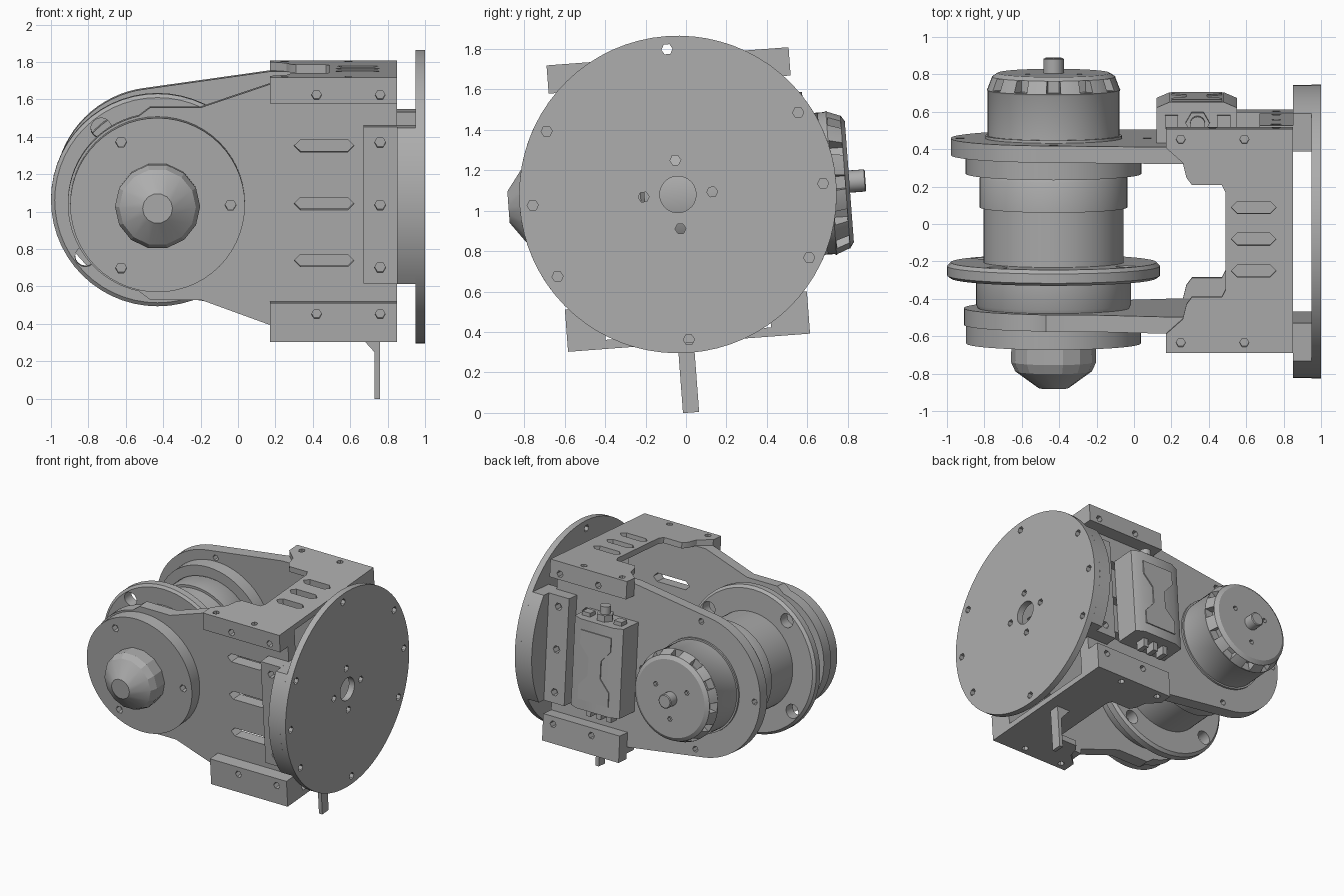
import bpy, bmesh
from math import sin, cos, pi, radians
from mathutils import Matrix, Vector

old = bpy.data.objects.get("Cube")
if old:
    bpy.data.objects.remove(old, do_unlink=True)

GREY = (0.42, 0.42, 0.42, 1)
metal = bpy.data.materials.new("machined grey")
metal.use_nodes = True
metal.diffuse_color = GREY
metal.node_tree.nodes["Principled BSDF"].inputs["Base Color"].default_value = GREY

# The whole assembly is rolled slightly about the disc axis
ROLL = Matrix.Translation((0, -0.04, 1.08)) @ Matrix.Rotation(radians(4.3), 4, 'X')
AXLE = -0.43


# ---- 2D outlines ----
def ring(cx, cy, r, n=56, start=0.0, end=360.0):
    full = end - start >= 360
    steps = n if full else n - 1
    return [(cx + r * cos(radians(start + (end - start) * i / steps)),
             cy + r * sin(radians(start + (end - start) * i / steps))) for i in range(n)]


def rect(x0, x1, y0, y1):
    return [(x0, y0), (x1, y0), (x1, y1), (x0, y1)]


def slot(cx, cy, half, h):
    return [(cx - half, cy), (cx - half + h, cy - h), (cx + half - h, cy - h),
            (cx + half, cy), (cx + half - h, cy + h), (cx - half + h, cy + h)]


def mirrored(points):
    return points + [(x, -y) for x, y in reversed(points)]


# ---- solids: (outline, axis, low, high) or a list of (y, radius) to turn ----
def prism(bm, outline, axis, lo, hi):
    place = {'x': lambda p, t: (t, p[0], p[1]),
             'y': lambda p, t: (p[0], t, p[1]),
             'z': lambda p, t: (p[0], p[1], t)}[axis]
    skin(bm, [[place(p, t) for p in outline] for t in (lo, hi)])


def turned(bm, profile, n=56):
    skin(bm, [[(x, y, z) for x, z in ring(AXLE, 0, r, n)] for y, r in profile])


def skin(bm, loops):
    rows = [[bm.verts.new(Vector(p)) for p in loop] for loop in loops]
    n = len(rows[0])
    faces = [bm.faces.new(rows[0]), bm.faces.new(rows[-1])]
    for a, b in zip(rows, rows[1:]):
        for i in range(n):
            j = (i + 1) % n
            faces.append(bm.faces.new((a[i], a[j], b[j], b[i])))
    bmesh.ops.recalc_face_normals(bm, faces=faces)


def make(name, solids, cuts=(), sides=56):
    bm = bmesh.new()
    for s in solids:
        if isinstance(s, list):
            turned(bm, s, sides)
        else:
            prism(bm, *s)
    mesh = bpy.data.meshes.new(name)
    bm.to_mesh(mesh)
    bm.free()
    mesh.materials.append(metal)
    ob = bpy.data.objects.new(name, mesh)
    bpy.context.collection.objects.link(ob)
    ob.matrix_world = ROLL
    if cuts:
        cutter = make(name + "_cutter", cuts)
        mod = ob.modifiers.new("holes", 'BOOLEAN')
        mod.operation, mod.solver, mod.object = 'DIFFERENCE', 'EXACT', cutter
        select(ob)
        bpy.ops.object.modifier_apply(modifier=mod.name)
        bpy.data.objects.remove(cutter, do_unlink=True)
    return ob


def select(ob):
    bpy.ops.object.select_all(action='DESELECT')
    bpy.context.view_layer.update()
    ob.select_set(True)
    bpy.context.view_layer.objects.active = ob


def holes(cx, cy, radius, angles, size, axis, lo, hi, n=6):
    return [(ring(cx + radius * cos(radians(a)), cy + radius * sin(radians(a)), size, n),
             axis, lo, hi) for a in angles]


parts = []


def add(*args, **kw):
    parts.append(make(*args, **kw))


# Large mounting disc with bolt holes
add("mounting_disc", [(ring(0, 0, 0.785, 72), 'x', 0.95, 1.0)],
    [(ring(0, 0, 0.09, 32), 'x', 0.9, 1.1)]
    + holes(0, 0, 0.72, (0, 30, 90, 150, 180, 210, 270, 330), 0.028, 'x', 0.9, 1.1)
    + holes(0, 0, 0.17, (0, 90, 180, 270), 0.027, 'x', 0.9, 1.1))

# Side plates: rounded around the axle, widening into the bracket
front_outline = ([(0.85, 0.64), (0.17, 0.64), (-0.2, 0.515), (-0.47, 0.515)]
                 + ring(AXLE, 0, 0.48, 32, 102, 258)
                 + [(-0.47, -0.515), (-0.2, -0.515), (0.17, -0.65), (0.17, -0.69), (0.85, -0.69)])
back_outline = ([(0.85, 0.64), (0.17, 0.64)] + ring(AXLE, 0, 0.55, 36, 97, 263)
                + [(0.17, -0.64), (0.17, -0.69), (0.85, -0.69)])
for name, outline, lo, hi, bolts in (("front_plate", front_outline, -0.5, -0.41, ()),
                                     ("back_plate", back_outline, 0.41, 0.5, (0, 90, 180, 270))):
    add(name, [(outline, 'y', lo, hi)],
        [(slot(0.46, z, 0.16, 0.033), 'y', lo - 0.1, hi + 0.1) for z in (-0.305, 0, 0.31)]
        + holes(AXLE, 0, 0.5, bolts, 0.024, 'y', lo - 0.1, hi + 0.1))

# Top and bottom bracket plates with a stepped recess toward the drum
bracket = mirrored([(0.85, 0.6), (0.17, 0.6), (0.17, 0.5), (0.26, 0.42), (0.28, 0.34),
                    (0.31, 0.3), (0.47, 0.3), (0.49, 0.26)])
for name, lo, hi, slots in (("top_bracket", 0.64, 0.685, (-0.16, 0.01, 0.18)),
                            ("bottom_bracket", -0.735, -0.69, ())):
    add(name, [(bracket, 'z', lo, hi)],
        [(slot(0.64, y, 0.12, 0.033), 'z', lo - 0.1, hi + 0.1) for y in slots]
        + [(ring(x, y, 0.025, 6), 'z', lo - 0.02, hi + 0.02)
           for x in (0.25, 0.59) for y in (-0.545, 0.545)])

for side, s in (("front", -1), ("back", 1)):
    lo, hi = sorted((s * 0.5, s * 0.6))
    face = sorted((s * 0.54, s * 0.65))
    # Bolted rails joining side plates and brackets
    for level, z0, z1, zh in (("top", 0.545, 0.64, 0.59), ("bottom", -0.69, -0.525, -0.585)):
        add(f"{side}_{level}_rail", [(rect(0.17, 0.85, z0, z1), 'y', lo, hi)],
            [(ring(x, zh, 0.027, 6), 'y', *face) for x in (0.42, 0.76)])
    # Upright strip and curved block that carry the disc
    add(f"{side}_upright_strip", [(rect(0.67, 0.85, -0.42, 0.42), 'y', lo, hi)],
        [(ring(0.76, z, 0.03, 6), 'y', *face) for z in (-0.335, 0, 0.335)])
    arc = ring(0, 0, 0.785, 16, -32.3, 32.3) + [(0.46, 0.42), (0.46, -0.42)]
    add(f"{side}_disc_block", [([(s * y, z) for y, z in arc], 'x', 0.85, 0.95)])

# Winding drum and its flanges
add("drum", [[(-0.42, 0.4), (-0.39, 0.415), (-0.25, 0.415)],
             [(-0.17, 0.375), (0.13, 0.375), (0.13, 0.395), (0.29, 0.395), (0.32, 0.38)]])
add("drum_flange", [[(-0.25, 0.55), (-0.235, 0.57), (-0.185, 0.57), (-0.165, 0.55)]],
    holes(AXLE, 0, 0.49, (38, 128, 218, 308), 0.055, 'y', -0.4, 0, 16))
add("back_bearing_disc", [[(0.31, 0.47), (0.41, 0.47)]])
add("front_bearing_disc", [[(-0.6, 0.467), (-0.5, 0.467)]],
    holes(AXLE, 0, 0.39, (0, 120, 240), 0.03, 'y', -0.7, -0.55))

# Faceted domed nut at the front
add("axle_cap", [[(-0.84, 0.08), (-0.75, 0.205), (-0.7, 0.228), (-0.6, 0.225)]], sides=14)

# Motor with vented bevelled rim and shaft
vents = []
for i in range(12):
    a = 2 * pi * i / 12
    c, s = cos(a), sin(a)
    vents.append(([(AXLE + r * c - t * s, r * s + t * c)
                   for r, t in ((0.29, -0.03), (0.4, -0.045), (0.4, 0.045), (0.29, 0.03))],
                  'y', 0.765, 0.828))
add("motor", [[(0.49, 0.365), (0.515, 0.365), (0.515, 0.352), (0.75, 0.352), (0.76, 0.357),
               (0.83, 0.33), (0.85, 0.3)]],
    vents + holes(AXLE, 0, 0.16, (30, 150, 270), 0.02, 'y', 0.82, 0.9))
add("motor_shaft", [[(0.84, 0.055), (0.925, 0.055), (0.93, 0.048)]], sides=24)

# Controller box on the back, with lid relief and connectors
case = [(0.12, 0.5), (0.55, 0.5), (0.55, 0.69), (0.48, 0.72), (0.19, 0.72), (0.12, 0.69)]
add("controller_box", [(case, 'z', -0.35, 0.35)])
relief = [(0.2, 0.27), (0.2, 0.16), (0.28, 0.07), (0.28, -0.07), (0.2, -0.16), (0.2, -0.27)]
add("lid_relief", [(relief + [(0.67 - x, z) for x, z in reversed(relief)], 'y', 0.715, 0.728)])
add("antenna_nut", [(ring(0.34, 0.61, 0.065, 6), 'z', 0.34, 0.4),
                    (ring(0.34, 0.61, 0.04, 16), 'z', 0.39, 0.46)])
add("connectors", [(rect(x - 0.035, x + 0.035, 0.58, 0.65), 'z', 0.34, 0.38) for x in (0.2, 0.48)]
    + [(rect(x - 0.02, x + 0.02, 0.57, 0.65), 'z', -0.42, -0.34) for x in (0.24, 0.33, 0.42)])

# Hanging stop below the bracket
stop = [(0.64, -0.73), (0.76, -0.73), (0.76, -1.08), (0.73, -1.08), (0.73, -0.83)]
add("lower_stop", [(stop, 'y', -0.056, 0.024)])

for ob in parts:
    select(ob)
    bpy.ops.object.shade_smooth_by_angle(angle=radians(20 if ob.name == "axle_cap" else 30))
